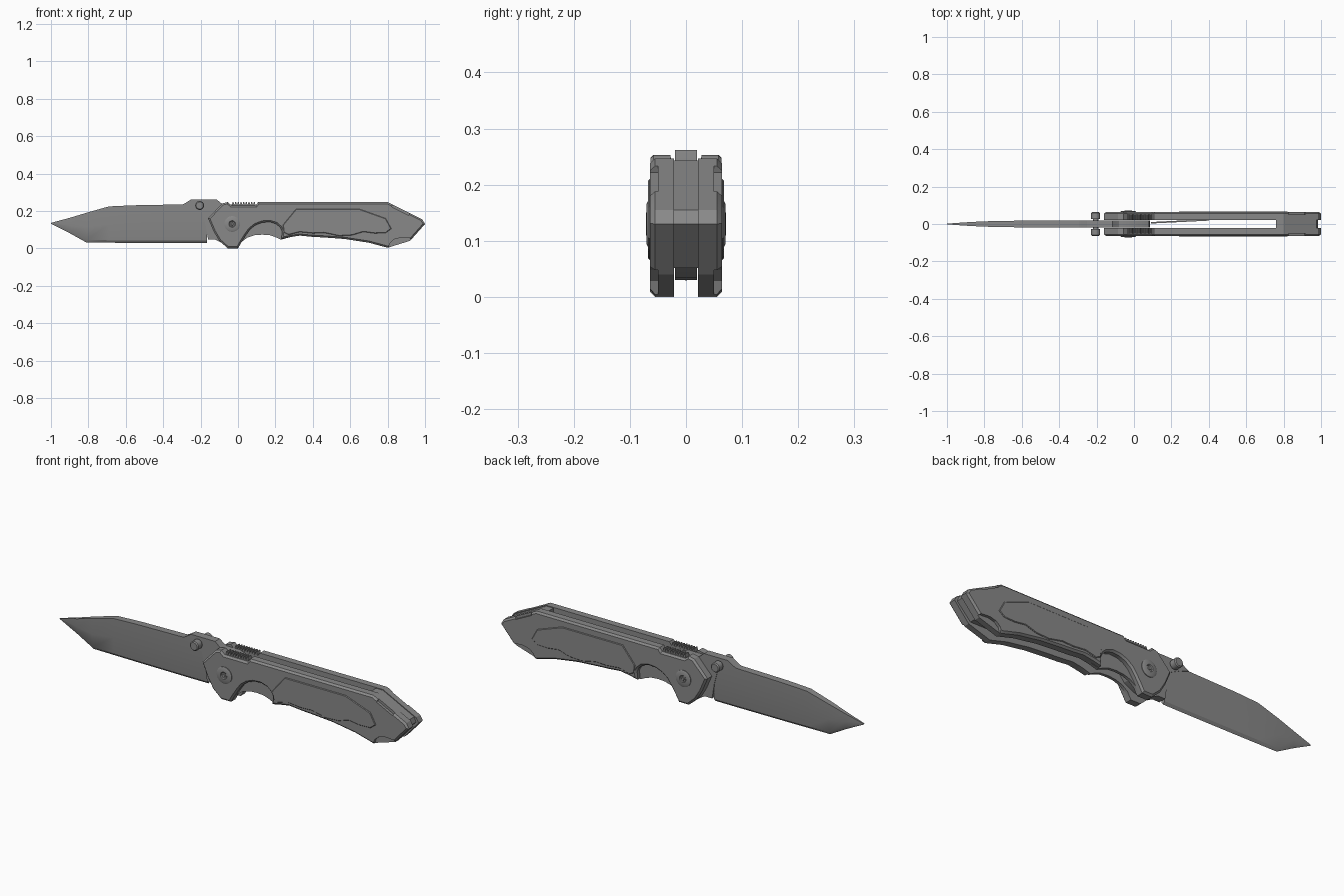
import bpy, bmesh, math

cube = bpy.data.objects.get("Cube")
if cube:
    bpy.data.objects.remove(cube, do_unlink=True)

steel = bpy.data.materials.new("grey steel")
steel.use_nodes = True
GREY = (0.25, 0.25, 0.25, 1)
steel.diffuse_color = GREY
steel.node_tree.nodes["Principled BSDF"].inputs["Base Color"].default_value = GREY


def finish(name, bm, mirror=False):
    bmesh.ops.recalc_face_normals(bm, faces=bm.faces[:])
    mesh = bpy.data.meshes.new(name)
    bm.to_mesh(mesh)
    bm.free()
    mesh.materials.append(steel)
    obj = bpy.data.objects.new(name, mesh)
    bpy.context.collection.objects.link(obj)
    if mirror:
        mod = obj.modifiers.new("mirror", 'MIRROR')
        mod.use_axis = (False, True, False)
        mod.use_mirror_merge = False
    return obj


def prism(name, points, y0, y1, bevel=0, mirror=False):
    """Side profile in x, z extruded from y0 (outer) to y1 (inner)."""
    bm = bmesh.new()
    outer = bm.faces.new([bm.verts.new((x, y0, z)) for x, z in points])
    rim = outer.edges[:]
    ext = bmesh.ops.extrude_face_region(bm, geom=[outer], use_keep_orig=True)
    for v in ext["geom"]:
        if isinstance(v, bmesh.types.BMVert):
            v.co.y = y1
    if bevel:
        bmesh.ops.recalc_face_normals(bm, faces=bm.faces[:])
        bmesh.ops.bevel(bm, geom=rim, offset=bevel, segments=1,
                        profile=0.5, affect='EDGES', clamp_overlap=True)
    return finish(name, bm, mirror)


def lathe(name, profile, x, z, sides=32, mirror=True):
    """Revolve (radius, y) points about an axis along y."""
    bm = bmesh.new()
    rings = []
    for r, y in profile:
        rings.append([bm.verts.new((x + r * math.cos(2 * math.pi * i / sides), y,
                                    z + r * math.sin(2 * math.pi * i / sides)))
                      for i in range(sides)])
    for a, b in zip(rings, rings[1:]):
        for i in range(sides):
            j = (i + 1) % sides
            bm.faces.new((a[i], a[j], b[j], b[i]))
    bm.faces.new(rings[0])
    bm.faces.new(rings[-1])
    return finish(name, bm, mirror)


# Handle outlines: shared nose, butt and belly, with two finger groove shapes
nose = [(-.055, 0), (-.10, .04), (-.13, .09), (-.16, .16), (-.085, .24), (-.055, .247)]
thumb_dip = [(-.035, .23), (.095, .23), (.108, .247)]
butt = [(.80, .247), (.985, .155), (1.0, .13), (.92, .04), (.80, .003)]
belly = [(.70, .03), (.57, .05), (.46, .058), (.39, .062), (.33, .068), (.28, .06)]
shallow = [(.23, .046), (.20, .06), (.17, .07), (.13, .073), (.09, .07),
           (.05, .057), (.02, .035), (0, 0)]
deep = [(.232, .05), (.236, .09), (.225, .112), (.205, .13), (.17, .141), (.13, .138),
        (.095, .125), (.065, .102), (.042, .07), (.02, .035), (0, 0)]
common = nose + thumb_dip + butt + belly
prism("handle_liners", common + shallow, -.036, -.021, mirror=True)
scales = prism("handle_scales", common + deep, -.064, -.035, bevel=.009, mirror=True)

# Relief cuts at the butt of each scale
top_slot = [(.822, .222), (.912, .177), (.93, .21), (.838, .257)]
end_scoop = [(.80, -.01), (.812, .028), (.835, .048), (.87, .057), (.92, .054),
             (.96, .02), (.90, -.02)]
for shape in (top_slot, end_scoop):
    cutter = prism("relief_cutter", shape, -.09, -.05)
    cutter.hide_render = True
    mod = scales.modifiers.new("relief", 'BOOLEAN')
    mod.operation = 'DIFFERENCE'
    mod.solver = 'EXACT'
    mod.object = cutter
    bpy.context.view_layer.objects.active = scales
    bpy.ops.object.modifier_move_to_index(modifier=mod.name, index=0)
    bpy.ops.object.modifier_apply(modifier=mod.name)
    bpy.data.objects.remove(cutter, do_unlink=True)

# Raised grip panels
panel = [(.24, .125), (.31, .21), (.65, .21), (.79, .16), (.82, .105), (.79, .082),
         (.73, .08), (.67, .088), (.61, .07), (.54, .066), (.46, .083), (.40, .08),
         (.33, .087), (.27, .072), (.245, .085)]
prism("grip_panels", panel, -.068, -.06, bevel=.003, mirror=True)

# Thumb ridges on the spine of the handle
teeth = 9
step = .128 / teeth
ridge = [(-.034, .226)]
for i in range(teeth):
    x = -.034 + i * step
    ridge += [(x + step * .1, .233), (x + step * .35, .247),
              (x + step * .7, .247), (x + step * .95, .233)]
ridge.append((-.034 + teeth * step, .226))
prism("thumb_ridges", ridge, -.05, -.0215, mirror=True)

# Spacer between the two handle sides
spacer = [(.76, .243), (.80, .243), (.975, .155), (.985, .13), (.91, .052), (.76, .052)]
prism("back_spacer", spacer, -.0212, .0212)

# Spring bar that leans in behind the blade
bar = prism("lock_bar", [(.09, .09), (.40, .09), (.40, .16), (.09, .16)], .026, .018)
for v in bar.data.vertices:
    v.co.y -= (.40 - v.co.x) * .05

# Blade lofted from stations: x, spine height, edge height, half thickness
stations = [(-1, .136, .131, .002), (-.90, .163, .081, .009), (-.81, .19, .031, .014),
            (-.69, .224, .03, .017), (-.56, .23, .029, .018), (-.29, .235, .028, .018),
            (-.165, .235, .028, .018)]
bm = bmesh.new()
loops = []
for x, top, low, t in stations:
    h = top - low
    half = [(t, top), (t, top - h * .5), (t * .55, low + min(.013, h * .2))]
    ring = half + [(0, low)] + [(-y, z) for y, z in reversed(half)]
    loops.append([bm.verts.new((x, y, z)) for y, z in ring])
for a, b in zip(loops, loops[1:]):
    for i in range(len(a)):
        j = (i + 1) % len(a)
        bm.faces.new((a[i], a[j], b[j], b[i]))
bm.faces.new(loops[0])
bm.faces.new(loops[-1])
finish("blade", bm)

# Tang with the raised hump that carries the thumb stud
tang = [(-.295, .235), (-.28, .243), (-.25, .262), (-.115, .262), (-.095, .245),
        (-.08, .235), (0, .235), (.08, .20), (.085, .13), (.04, .07), (-.03, .035),
        (-.09, .03), (-.12, .046), (-.16, .046), (-.172, .12), (-.19, .19), (-.24, .215)]
prism("tang", tang, -.0195, .0195)

# Pivot screws and thumb studs
lathe("pivot_screws", [(.042, -.06), (.042, -.067), (.036, -.070), (.018, -.071),
                       (.014, -.067), (.008, -.067), (.006, -.070)], -.031, .13)
lathe("thumb_studs", [(.014, -.015), (.014, -.026), (.024, -.028), (.024, -.058),
                      (.019, -.063)], -.205, .229, sides=24)

# Smooth the curves, keep creases sharp
for obj in bpy.context.scene.objects:
    if obj.type == 'MESH':
        bpy.ops.object.select_all(action='DESELECT')
        obj.select_set(True)
        bpy.context.view_layer.objects.active = obj
        bpy.ops.object.shade_smooth_by_angle(angle=math.radians(25))
